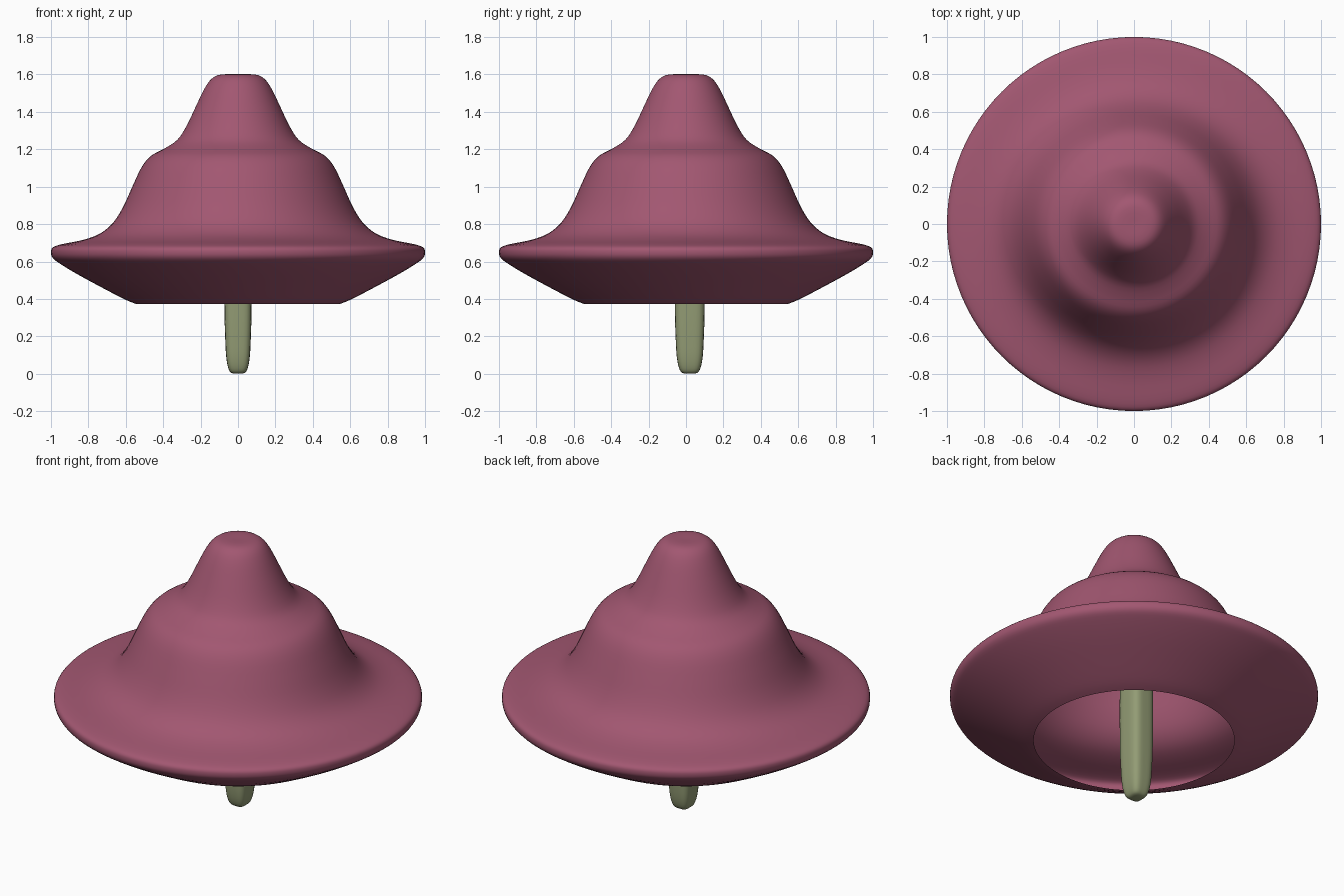
import bpy, bmesh, math
from mathutils import Vector

if "Cube" in bpy.data.objects:
    bpy.data.objects.remove(bpy.data.objects["Cube"])


def material(name, color):
    m = bpy.data.materials.new(name)
    m.diffuse_color = (*color, 1)
    m.use_nodes = True
    m.node_tree.nodes["Principled BSDF"].inputs["Base Color"].default_value = m.diffuse_color
    return m


def smooth_profile(pts, steps=3):
    # Catmull-Rom through the profile points
    p = [Vector(q) for q in pts]
    p = [p[0]] + p + [p[-1]]
    out = []
    for i in range(1, len(p) - 2):
        a, b, c, d = p[i - 1:i + 3]
        for s in range(steps):
            t = s / steps
            out.append(0.5 * (2 * b + (c - a) * t + (2 * a - 5 * b + 4 * c - d) * t ** 2
                              + (3 * b - a - 3 * c + d) * t ** 3))
    return out + [p[-2]]


def lathe(name, profile, mat, segments, power=2, scale=(1, 1), centre=(0, 0)):
    # Rings of superellipse section; radius 0 becomes a pole
    bm = bmesh.new()
    rings = []
    for r, z in profile:
        if r < 1e-5:
            rings.append([bm.verts.new((*centre, z))] * segments)
            continue
        ring = []
        for i in range(segments):
            a = 2 * math.pi * i / segments
            c, s = math.cos(a), math.sin(a)
            k = r / (abs(c) ** power + abs(s) ** power) ** (1 / power)
            ring.append(bm.verts.new((centre[0] + c * k * scale[0],
                                      centre[1] + s * k * scale[1], z)))
        rings.append(ring)
    for lo, hi in zip(rings, rings[1:]):
        for i in range(segments):
            j = (i + 1) % segments
            quad = list(dict.fromkeys((lo[i], lo[j], hi[j], hi[i])))
            bm.faces.new(quad).smooth = True
    me = bpy.data.meshes.new(name)
    bm.to_mesh(me)
    bm.free()
    me.materials.append(mat)
    ob = bpy.data.objects.new(name, me)
    bpy.context.collection.objects.link(ob)
    return ob


pink = material("cap_pink", (0.36, 0.095, 0.165))
green = material("stem_green", (0.29, 0.33, 0.175))

# Tiered mushroom cap: a single thin shell, open underneath
cap = [(0.545, 0.373), (0.60, 0.395), (0.70, 0.446), (0.85, 0.527), (0.95, 0.587),
       (0.99, 0.618), (1.0, 0.648), (0.99, 0.675), (0.94, 0.693), (0.83, 0.715),
       (0.74, 0.748), (0.67, 0.805), (0.615, 0.89), (0.565, 1.0), (0.515, 1.105),
       (0.465, 1.165), (0.395, 1.203), (0.325, 1.25), (0.275, 1.325), (0.225, 1.43),
       (0.18, 1.523), (0.14, 1.578), (0.09, 1.6), (0, 1.6)]
lathe("mushroom_cap", smooth_profile(cap), pink, 96)

# Slim stem with a softly squared section and rounded foot
stem = [(0, 0), (0.035, 0.004), (0.052, 0.03), (0.063, 0.09), (0.068, 0.18),
        (0.072, 0.32), (0.073, 0.6), (0.07, 0.85), (0.06, 0.95), (0.035, 0.99), (0, 1.0)]
lathe("stem", smooth_profile(stem), green, 32, power=4, scale=(1, 1.1), centre=(0, 0.02))
